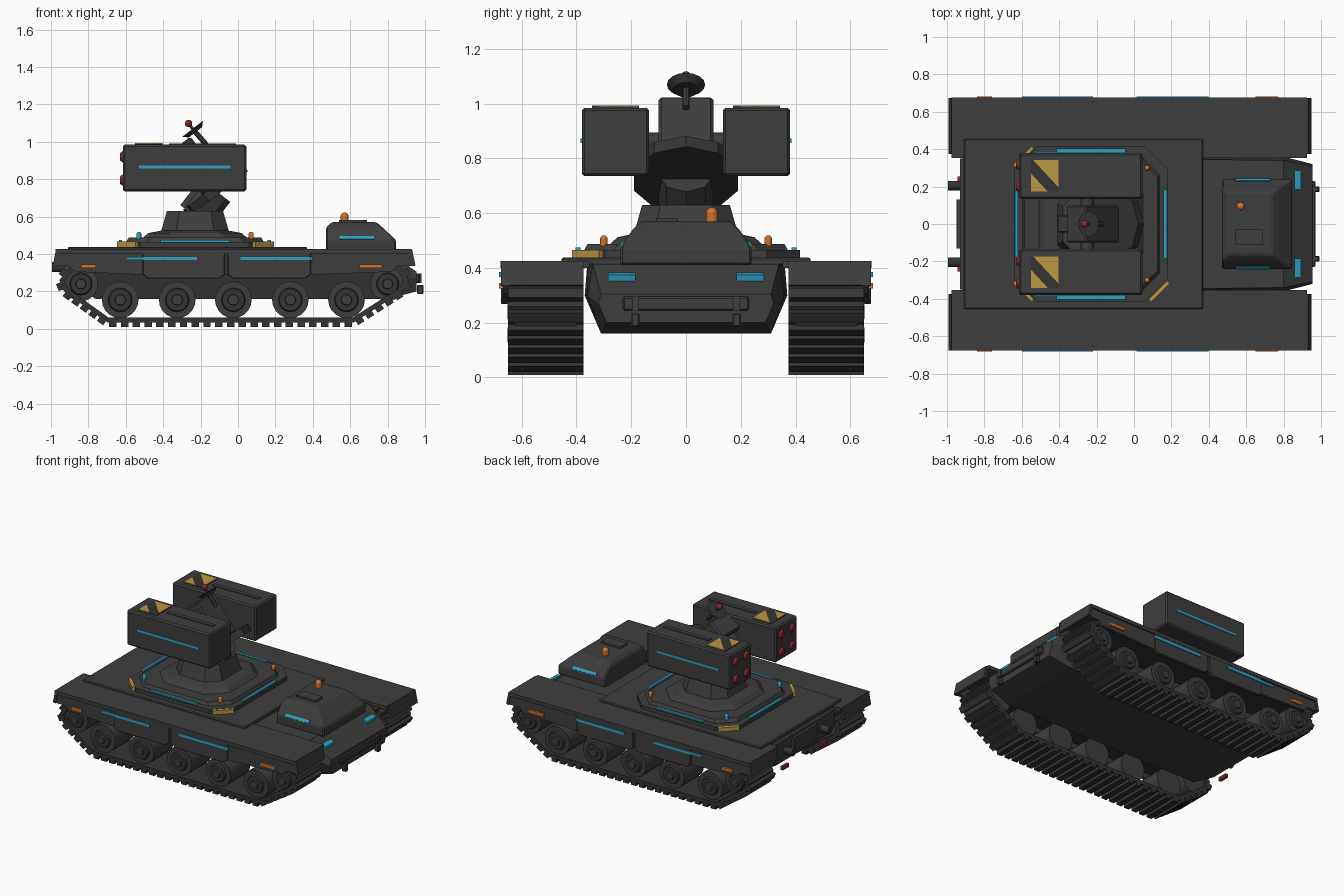
import bpy, bmesh, math
from mathutils import Vector, Matrix

if "Cube" in bpy.data.objects:
    bpy.data.objects.remove(bpy.data.objects["Cube"])


def material(name, rgb):
    m = bpy.data.materials.new(name)
    m.diffuse_color = (*rgb, 1)
    m.use_nodes = True
    m.node_tree.nodes["Principled BSDF"].inputs["Base Color"].default_value = m.diffuse_color
    return m


BODY = material("charcoal", (0.047, 0.047, 0.047))
DARK = material("dark_grey", (0.034, 0.034, 0.034))
CYAN = material("cyan", (0.025, 0.36, 0.56))
ORANGE = material("orange", (0.65, 0.17, 0.025))
YELLOW = material("yellow", (0.50, 0.31, 0.055))
RED = material("red", (0.24, 0.02, 0.025))


def finish(name, bm, mat, bevel=0, smooth=False):
    bmesh.ops.recalc_face_normals(bm, faces=bm.faces)
    me = bpy.data.meshes.new(name)
    bm.to_mesh(me)
    bm.free()
    me.materials.append(mat)
    ob = bpy.data.objects.new(name, me)
    bpy.context.collection.objects.link(ob)
    if smooth:
        for p in me.polygons:
            p.use_smooth = len(p.vertices) < 5
    if bevel:
        b = ob.modifiers.new("bevel", 'BEVEL')
        b.width, b.segments, b.limit_method = bevel, 1, 'ANGLE'
    return ob


def loft(name, rings, mat, bevel=0):
    """Skin through equal-length point rings and cap both ends."""
    bm = bmesh.new()
    vs = [[bm.verts.new(p) for p in r] for r in rings]
    n = len(rings[0])
    for a, b in zip(vs, vs[1:]):
        for i in range(n):
            bm.faces.new((a[i], a[(i + 1) % n], b[(i + 1) % n], b[i]))
    bm.faces.new(vs[0])
    bm.faces.new(vs[-1])
    return finish(name, bm, mat, bevel)


def box(name, c, size, mat, rot=None, bevel=0):
    bm = bmesh.new()
    m = Matrix.Translation(c) @ (rot or Matrix.Identity(4)) @ Matrix.Diagonal((*size, 1))
    bmesh.ops.create_cube(bm, size=1, matrix=m)
    return finish(name, bm, mat, bevel)


def rod(name, a, b, r1, mat, r2=None, n=16):
    a, b = Vector(a), Vector(b)
    bm = bmesh.new()
    m = Matrix.Translation((a + b) / 2) @ (b - a).to_track_quat('Z', 'Y').to_matrix().to_4x4()
    bmesh.ops.create_cone(bm, cap_ends=True, segments=n, radius1=r1,
                          radius2=r1 if r2 is None else r2, depth=(b - a).length, matrix=m)
    return finish(name, bm, mat, smooth=n > 10)


def ball(name, c, r, mat):
    bm = bmesh.new()
    bmesh.ops.create_uvsphere(bm, u_segments=12, v_segments=8, radius=r, matrix=Matrix.Translation(c))
    return finish(name, bm, mat, smooth=True)


def side_plate(name, pts, y0, y1, mat, bevel=0):
    return loft(name, [[(x, y, z) for x, z in pts] for y in (y0, y1)], mat, bevel)


def octagon(cx, hx, hy, ch, z):
    q = [(hx, hy - ch), (hx - ch, hy), (-hx + ch, hy), (-hx, hy - ch)]
    return [(cx + x, y, z) for x, y in q + [(-x, -y) for x, y in q]]


# hull, lofted from rear to nose
def hull_ring(x, zb, zm, zt, wb, wm, wt):
    return [(x, -wb, zb), (x, wb, zb), (x, wm, zm), (x, wt, zt), (x, -wt, zt), (x, -wm, zm)]


loft("hull", [hull_ring(-0.93, .26, .31, .41, .31, .35, .35), hull_ring(-0.76, .16, .30, .42, .31, .37, .36),
              hull_ring(0.80, .16, .30, .415, .31, .36, .34), hull_ring(0.955, .20, .27, .305, .29, .32, .31)], BODY)
box("deck", (-0.27, 0, .423), (1.28, .91, .03), BODY, bevel=.006)
box("nose_plate", (0.95, 0, .27), (.04, .46, .05), BODY, bevel=.006)
box("rear_panel", (-0.94, 0, .34), (.02, .26, .11), BODY)

# track path in side view, with shoes laid along it
PATH = [(-.70, .035), (.62, .035), (.88, .20), (.915, .26), (.87, .33), (.78, .355),
        (-.80, .355), (-.90, .33), (-.955, .26), (-.93, .20)]


def inset(pts, d):
    out = []
    for i, p in enumerate(pts):
        a, b, c = Vector(pts[i - 1]), Vector(p), Vector(pts[(i + 1) % len(pts)])
        n1 = Vector((a.y - b.y, b.x - a.x)).normalized()
        n2 = Vector((b.y - c.y, c.x - b.x)).normalized()
        h = (n1 + n2).normalized()
        out.append(b + h * d / h.dot(n1))
    return out


def track(s):
    y0, y1 = s * .375, s * .65
    outer, inner = PATH, inset(PATH, .025)
    loops = [(outer, y0), (outer, y1), (inner, y1), (inner, y0)]
    bm = bmesh.new()
    vs = [[bm.verts.new((x, y, z)) for x, z in pts] for pts, y in loops]
    n = len(PATH)
    for k in range(4):
        a, b = vs[k], vs[(k + 1) % 4]
        for i in range(n):
            j = (i + 1) % n
            bm.faces.new((a[i], a[j], b[j], b[i]))
    for i in range(n):                      # shoes
        a, b = Vector(PATH[i]), Vector(PATH[(i + 1) % n])
        d = b - a
        count = max(1, round(d.length / .062))
        ang = math.atan2(d.y, d.x)
        nrm = Vector((d.y, -d.x)).normalized()
        for k in range(count):
            p = a + d * (k + .5) / count + nrm * .01
            m = (Matrix.Translation((p.x, s * .5125, p.y)) @ Matrix.Rotation(-ang, 4, 'Y')
                 @ Matrix.Diagonal((.04, .275, .03, 1)))
            bmesh.ops.create_cube(bm, size=1, matrix=m)
    finish("track", bm, DARK)


def wheel(x, z, r, s):
    rod("wheel", (x, s * .40, z), (x, s * .625, z), r, BODY, n=20)
    rod("wheel_rim", (x, s * .62, z), (x, s * .64, z), r * .68, DARK, r * .6)
    rod("wheel_hub", (x, s * .62, z), (x, s * .652, z), r * .36, BODY, r * .28, n=12)


for s in (-1, 1):
    track(s)
    for x in (-.63, -.325, -.025, .28, .58):
        wheel(x, .155, .098, s)
    wheel(-.84, .24, .092, s)
    wheel(.80, .24, .092, s)
    # fender, end flaps and skirt
    box("fender", (-.025, s * .515, .413), (1.90, .325, .026), BODY)
    for x, t in ((-.972, .2), (.93, -.2)):
        box("mud_flap", (x, s * .525, .38), (.02, .30, .09), BODY, Matrix.Rotation(t, 4, 'Y'))
    side_plate("skirt", [(-.97, .426), (-.99, .335), (-.90, .335), (-.87, .305), (-.53, .29), (.42, .29),
                         (.82, .305), (.85, .335), (.945, .335), (.925, .426)], s * .645, s * .668, BODY)
    for a, b in ((-.51, -.07), (-.055, .39)):
        side_plate("skirt_panel", [(a, .415), (a, .29), (a + .03, .268), (b - .03, .268), (b, .29), (b, .415)],
                   s * .65, s * .676, BODY, .004)
    for x, w in ((-.41, .38), (.205, .385)):
        box("skirt_stripe", (x, s * .678, .376), (w, .008, .018), CYAN)
    for x, w in ((-.80, .08), (.71, .12)):
        box("side_marker", (x, s * .671, .335), (w, .024, .02), ORANGE)
    # nose lights, hooks, exhausts, tail lights
    box("headlight", (.872, s * .235, .362), (.035, .10, .035), CYAN, Matrix.Rotation(.25, 4, 'Y'))
    box("tow_hook", (.975, s * .185, .21), (.035, .03, .05), BODY, bevel=.005)
    box("hook_arm", (.96, s * .185, .27), (.04, .025, .05), BODY)
    rod("exhaust", (-.90, s * .205, .33), (-.995, s * .205, .33), .026, DARK)
    box("tail_light", (-.935, s * .22, .22), (.02, .07, .025), RED)

# cab with hatch, side stripes and beacon
loft("cab", [[(a, -w, z), (b, -w, z), (b, w, z), (a, w, z)] for a, b, w, z in
             ((.47, .845, .24, .41), (.47, .845, .24, .475), (.47, .775, .195, .54), (.50, .74, .165, .57))],
     BODY, .008)
box("cab_hatch", (.615, -.07, .572), (.15, .08, .02), BODY)
for s in (-1, 1):
    box("cab_stripe", (.635, s * .234, .487), (.185, .008, .02), CYAN, Matrix.Rotation(s * .6, 4, 'X'))
rod("beacon", (.57, .095, .565), (.57, .095, .60), .022, ORANGE)
ball("beacon_dome", (.57, .095, .60), .022, ORANGE)

# turret ring
TX = -.23
loft("turret_plate", [octagon(TX, .41, .415, .12, .43), octagon(TX, .41, .415, .12, .465)], BODY)
loft("turret_step", [octagon(TX, .37, .375, .11, .46), octagon(TX, .355, .36, .11, .487)], BODY)
loft("turret_cone", [octagon(TX, .28, .28, .12, .485), octagon(TX, .25, .25, .11, .512),
                     octagon(TX, .18, .19, .08, .525), octagon(TX, .15, .16, .065, .63)], BODY)
for s in (-1, 1):
    box("ring_light", (TX, s * .395, .468), (.37, .018, .014), CYAN)
    box("ring_light", (TX + s * .398, 0, .468), (.018, .37, .014), CYAN)
    for x, m in ((.07, ORANGE), (-.53, CYAN)):
        rod("ring_lamp", (x, s * .30, .48), (x, s * .30, .505), .014, m, n=12)
        ball("ring_lamp_dome", (x, s * .30, .505), .014, m)
for x, y, t in ((-.59, -.36, -1), (.135, -.36, 1), (-.59, .36, 1)):
    box("corner_marker", (x, y, .452), (.14, .02, .028), YELLOW, Matrix.Rotation(t * math.pi / 4, 4, 'Z'))

# tilted launcher mount
TILT = Matrix.Rotation(-.66, 4, 'Y')
UP = TILT @ Vector((0, 0, 1))
C = Vector((-.12, 0, .74))
rod("mount_disc", C - UP * .025, C + UP * .025, .20, DARK, n=10)
rod("mount_stem", (-.23, 0, .60), C, .10, BODY, n=8)
box("mount_block", C + UP * .165, (.14, .20, .29), BODY, TILT, .01)
box("mount_sensor", (-.345, 0, .86), (.09, .09, .10), BODY, TILT, .006)

# radar dish and its tip
D = Vector((-.235, 0, 1.06))
rod("dish_post", (-.17, 0, .985), D, .014, BODY, n=10)
rod("dish", D - UP * .012, D + UP * .012, .045, DARK, .07)
rod("dish_feed", D, D + UP * .05, .008, BODY, n=8)
ball("dish_tip", D + UP * .048, .02, RED)

# twin launchers
for s in (-1, 1):
    y = s * .2575
    rod("launcher_arm", (-.25, s * .08, .86), (-.25, s * .15, .86), .035, BODY, n=12)
    box("launcher", (-.285, y, .86), (.66, .245, .25), BODY, bevel=.01)
    box("launcher_rail", (-.19, y, .986), (.36, .03, .008), BODY)
    box("launcher_stripe", (-.285, s * .381, .864), (.49, .008, .016), CYAN)
    box("hazard_base", (-.4775, y, .986), (.147, .17, .006), DARK)
    for tri in ([(-.54, .085), (-.405, .085), (-.405, -.06)], [(-.55, .012), (-.46, -.085), (-.55, -.085)]):
        loft("hazard_mark", [[(px, y + py, z) for px, py in tri] for z in (.986, .993)], YELLOW)
    for dy in (-.06, .06):
        for dz in (-.065, .06):
            p = Vector((-.61, y + dy, .86 + dz))
            rod("missile_tip", p, p + Vector((-.02, 0, 0)), .035, RED, .02)
